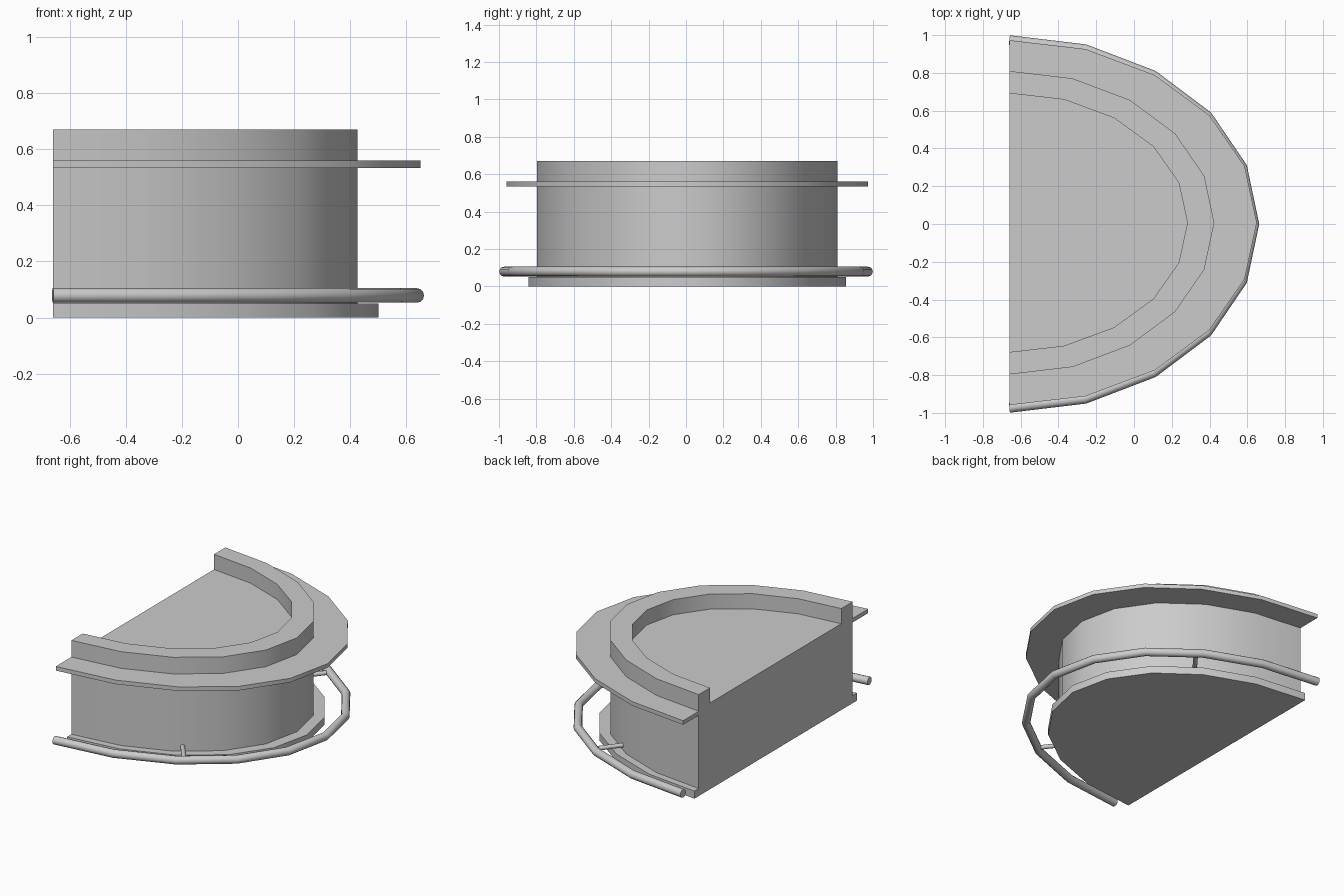
import bpy, bmesh, math

if "Cube" in bpy.data.objects:
    bpy.data.objects.remove(bpy.data.objects["Cube"])

CUT_X = -0.66   # flat back plane of the half-ellipse
MID_Y = 0.007
STEPS = 10      # segments around the half-ellipse


def half_ellipse(rx, ry, z, mid=MID_Y):
    """Points from the +y end round the front tip to the -y end."""
    return [(CUT_X + rx * math.sin(math.pi * i / STEPS),
             mid + ry * math.cos(math.pi * i / STEPS), z) for i in range(STEPS + 1)]


def smooth(obj, angle=40):
    bpy.ops.object.select_all(action='DESELECT')
    obj.select_set(True)
    bpy.context.view_layer.objects.active = obj
    if obj.type == 'CURVE':
        bpy.ops.object.convert(target='MESH')
    bpy.ops.object.shade_smooth_by_angle(angle=math.radians(angle))


def half_loft(name, profile, closed=False):
    """Sweep a profile of (rx, ry, z) round the half-ellipse and close it."""
    bm = bmesh.new()
    rings = [[bm.verts.new(p) for p in half_ellipse(*ring)] for ring in profile]
    pairs = list(zip(rings, rings[1:]))
    if closed:
        pairs.append((rings[-1], rings[0]))
    for a, b in pairs:
        for i in range(STEPS):
            bm.faces.new((a[i], a[i + 1], b[i + 1], b[i]))
    first, last = [r[0] for r in rings], [r[-1] for r in rings]
    if closed:
        bm.faces.new(first)
        bm.faces.new(last)
    else:
        bm.faces.new(rings[0])
        bm.faces.new(rings[-1])
        bm.faces.new(first + last[::-1])
    bmesh.ops.recalc_face_normals(bm, faces=bm.faces)
    mesh = bpy.data.meshes.new(name)
    bm.to_mesh(mesh)
    bm.free()
    obj = bpy.data.objects.new(name, mesh)
    bpy.context.collection.objects.link(obj)
    smooth(obj)
    return obj


def tube(name, points, radius):
    curve = bpy.data.curves.new(name, 'CURVE')
    curve.dimensions = '3D'
    curve.bevel_depth = radius
    curve.bevel_resolution = 4
    curve.use_fill_caps = True
    spline = curve.splines.new('POLY')
    spline.points.add(len(points) - 1)
    for sp, p in zip(spline.points, points):
        sp.co = (*p, 1)
    obj = bpy.data.objects.new(name, curve)
    bpy.context.collection.objects.link(obj)
    smooth(obj)
    return obj


# Body: plinth, wall, raised rim and sunken floor
half_loft("counter_body", [
    (1.16, 0.848, 0.0), (1.16, 0.848, 0.05),
    (1.085, 0.803, 0.05), (1.085, 0.803, 0.67),
    (0.943, 0.685, 0.67), (0.943, 0.685, 0.57)])

# Shelf running round the wall
half_loft("counter_shelf", [
    (1.08, 0.80, 0.56), (1.31, 0.966, 0.56),
    (1.31, 0.966, 0.533), (1.08, 0.80, 0.533)], closed=True)

# Foot rail
RAIL_Z = 0.079
tube("foot_rail", half_ellipse(1.297, 0.973, RAIL_Z, 0), 0.026)

# Brackets holding the rail to the wall
for side, name in ((-1, "rail_bracket_front"), (1, "rail_bracket_back")):
    tube(name, [(0.0, side * 0.58, RAIL_Z), (0.138, side * 0.758, RAIL_Z)], 0.014)
